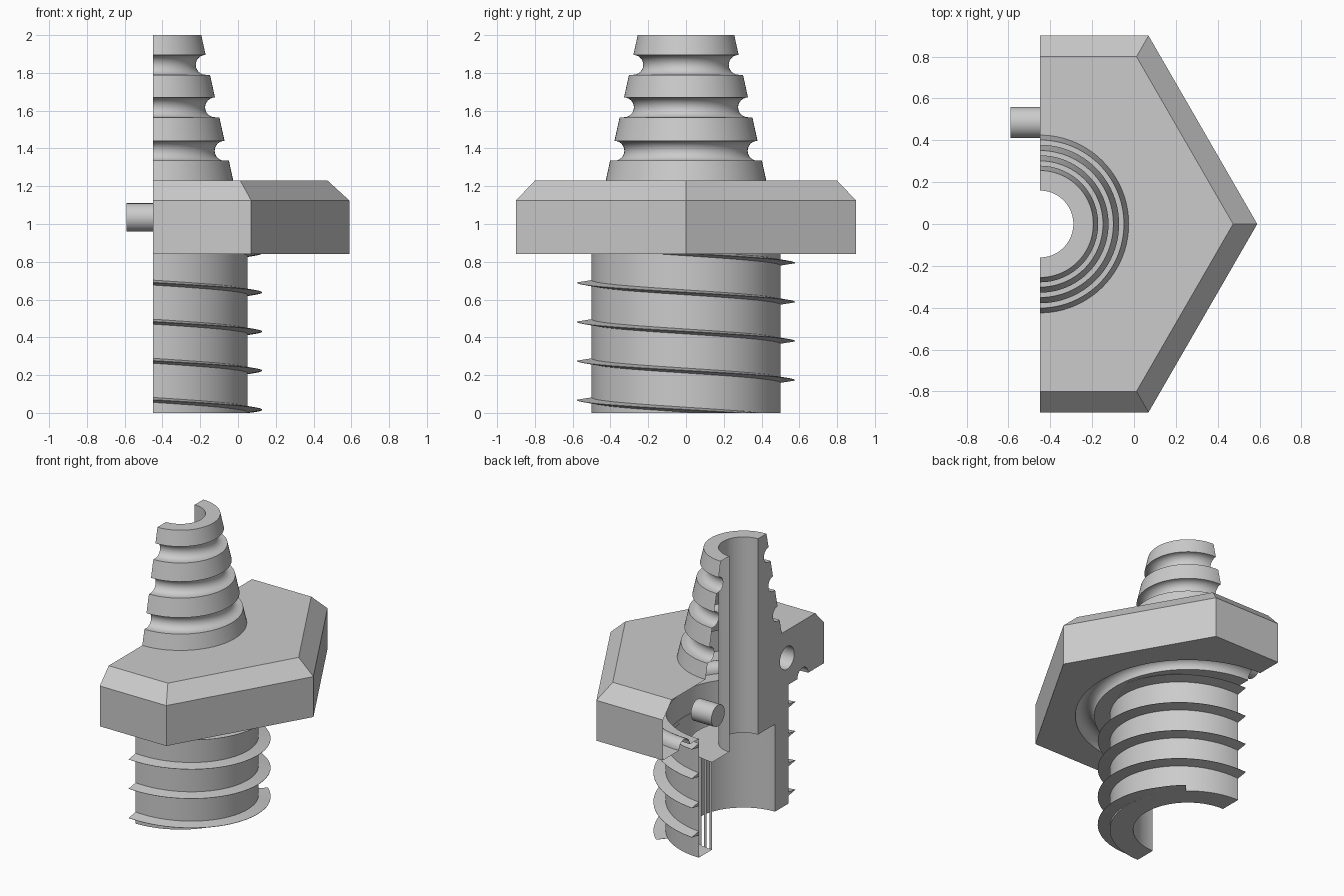
import bpy, bmesh, math
from mathutils import Matrix, Vector

old = bpy.data.objects.get("Cube")
if old:
    bpy.data.objects.remove(old, do_unlink=True)

AXIS = -0.45          # x of the turning axis and of the section plane
SEGMENTS = 96

grey = bpy.data.materials.new("plain grey")
grey.use_nodes = True
GREY = (0.6, 0.6, 0.6, 1)
grey.diffuse_color = GREY
grey.node_tree.nodes["Principled BSDF"].inputs["Base Color"].default_value = GREY


def finish(name, bm):
    bmesh.ops.remove_doubles(bm, verts=bm.verts, dist=1e-5)
    bmesh.ops.recalc_face_normals(bm, faces=bm.faces)
    mesh = bpy.data.meshes.new(name)
    bm.to_mesh(mesh)
    bm.free()
    mesh.materials.append(grey)
    obj = bpy.data.objects.new(name, mesh)
    bpy.context.collection.objects.link(obj)
    return obj


def select(obj):
    bpy.ops.object.select_all(action='DESELECT')
    obj.select_set(True)
    bpy.context.view_layer.objects.active = obj


def smooth(obj):
    select(obj)
    bpy.ops.object.shade_smooth_by_angle(angle=math.radians(30))


def revolve(name, profile, closed=False):
    """Turn a (radius, z) profile fully around the axis."""
    bm = bmesh.new()
    verts = [bm.verts.new((AXIS, -r, z)) for r, z in profile]
    pairs = list(zip(verts, verts[1:]))
    if closed:
        pairs.append((verts[-1], verts[0]))
    edges = [bm.edges.new(p) for p in pairs]
    bmesh.ops.spin(bm, geom=verts + edges, cent=(AXIS, 0, 0), axis=(0, 0, 1),
                   angle=math.tau, steps=SEGMENTS)
    return finish(name, bm)


def rod(name, y, z, radius, x0, x1):
    bm = bmesh.new()
    place = Matrix.Translation(((x0 + x1) / 2, y, z)) @ Matrix.Rotation(math.pi / 2, 4, 'Y')
    bmesh.ops.create_cone(bm, cap_ends=True, segments=48, radius1=radius,
                          radius2=radius, depth=x1 - x0, matrix=place)
    return finish(name, bm)


def combine(target, tool, operation):
    mod = target.modifiers.new(tool.name, 'BOOLEAN')
    mod.operation = operation
    mod.solver = 'EXACT'
    mod.object = tool
    select(target)
    bpy.ops.object.modifier_apply(modifier=mod.name)
    bpy.data.objects.remove(tool, do_unlink=True)


# Hexagonal flange with a chamfered top
bm = bmesh.new()
rings = []
for apothem, z in ((0.9, 0.84), (0.9, 1.125), (0.8, 1.23)):
    radius = apothem / math.cos(math.pi / 6)
    rings.append([bm.verts.new((AXIS + radius * math.cos(i * math.pi / 3),
                                radius * math.sin(i * math.pi / 3), z)) for i in range(6)])
for low, high in zip(rings, rings[1:]):
    for i in range(6):
        j = (i + 1) % 6
        bm.faces.new((low[i], low[j], high[j], high[i]))
bm.faces.new(rings[0][::-1])
bm.faces.new(rings[-1])
body = finish("fitting_body", bm)


# Shaft and tapered hose end with rounded grooves
def taper(z):
    return 0.425 - 0.22 * (z - 1.23)


profile = [(0, 0), (0.5, 0), (0.5, 1.0), (taper(1.0), 1.0)]
half = 0.0525
for mid in (1.3875, 1.6175, 1.8425):
    inner = taper(mid + half)
    profile.append((taper(mid - half), mid - half))
    for i in range(13):
        a = math.pi * i / 12
        profile.append((inner - half * math.sin(a), mid - half * math.cos(a)))
profile += [(taper(2), 2), (0, 2)]
combine(body, revolve("core", profile), 'UNION')

# Stepped bore, seal groove under the flange and socket for the mating peg
bore = [(0, -0.1), (0.35, -0.1), (0.35, 0.617), (0.16, 0.617), (0.16, 2.1), (0, 2.1)]
combine(body, revolve("bore", bore), 'DIFFERENCE')
ring = [(0.66 + 0.06 * math.cos(i * math.tau / 24),
         0.84 + 0.06 * math.sin(i * math.tau / 24)) for i in range(24)]
combine(body, revolve("seal_groove", ring, closed=True), 'DIFFERENCE')
combine(body, rod("socket", -0.485, 1.035, 0.08, AXIS - 0.1, AXIS + 0.15), 'DIFFERENCE')

# Section the fitting through its axis
bm = bmesh.new()
bmesh.ops.create_cube(bm, size=4, matrix=Matrix.Translation((AXIS - 2, 0, 1)))
combine(body, finish("section_block", bm), 'DIFFERENCE')
smooth(body)

# Locating peg
smooth(rod("locating_peg", 0.485, 1.035, 0.075, AXIS - 0.14, AXIS + 0.02))

# Thread: thin half-turn blades that sink along the helix
PITCH = 0.207
bm = bmesh.new()
for turn in range(5):
    previous = None
    start = 0 if turn < 4 else 20
    for i in range(start, 49):
        a = math.pi * (i / 48 - 0.5)
        z = 0.017 + PITCH * (turn - a / math.tau)
        if z < -0.012:
            break
        section = [bm.verts.new((AXIS + r * math.cos(a), r * math.sin(a), max(0, z + dz)))
                   for r, dz in ((0.495, 0.014), (0.577, 0.001), (0.577, -0.001), (0.495, -0.014))]
        if previous:
            for k in range(4):
                m = (k + 1) % 4
                bm.faces.new((previous[k], previous[m], section[m], section[k]))
        else:
            bm.faces.new(section[::-1])
        previous = section
    bm.faces.new(previous)
smooth(finish("thread", bm))
